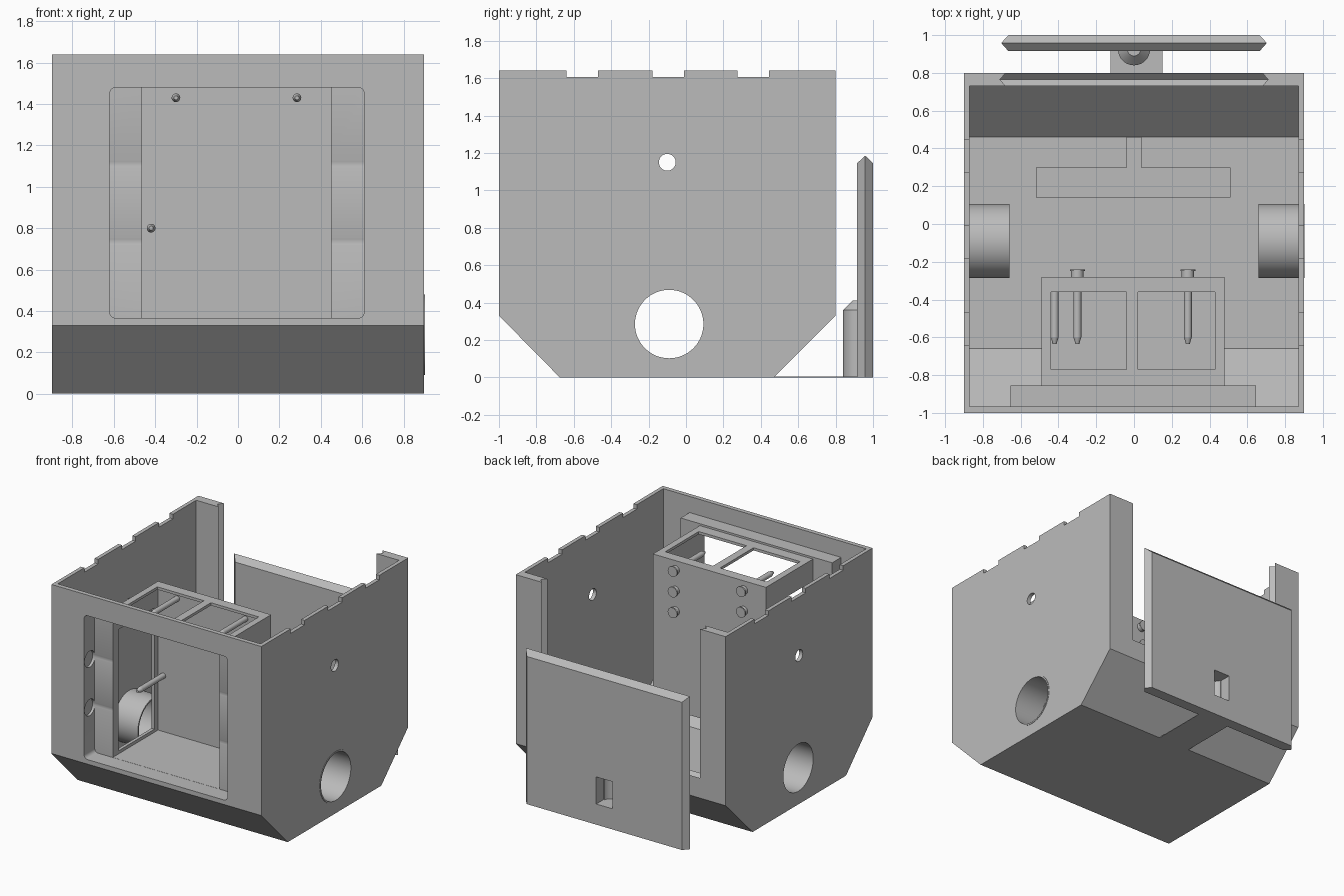
import bpy, bmesh, math
from mathutils import Matrix, Vector

if "Cube" in bpy.data.objects:
    bpy.data.objects.remove(bpy.data.objects["Cube"])

grey = bpy.data.materials.new("plain_grey")
grey.diffuse_color = (0.5, 0.5, 0.5, 1)
grey.use_nodes = True
grey.node_tree.nodes["Principled BSDF"].inputs["Base Color"].default_value = grey.diffuse_color


def finish(name, bm):
    bmesh.ops.recalc_face_normals(bm, faces=bm.faces)
    me = bpy.data.meshes.new(name)
    bm.to_mesh(me)
    bm.free()
    ob = bpy.data.objects.new(name, me)
    me.materials.append(grey)
    bpy.context.collection.objects.link(ob)
    return ob


def loft(name, rings):
    """Skin closed rings of equal length and cap both ends."""
    bm = bmesh.new()
    vs = [[bm.verts.new(p) for p in r] for r in rings]
    n = len(vs[0])
    for a, b in zip(vs, vs[1:]):
        for i in range(n):
            bm.faces.new((a[i], a[(i + 1) % n], b[(i + 1) % n], b[i]))
    bm.faces.new(vs[0])
    bm.faces.new(vs[-1])
    return finish(name, bm)


def box(name, x0, x1, y0, y1, z0, z1):
    return loft(name, [[(x0, y0, z), (x1, y0, z), (x1, y1, z), (x0, y1, z)] for z in (z0, z1)])


def side_prism(name, profile, x0, x1):
    return loft(name, [[(x, y, z) for y, z in profile] for x in (x0, x1)])


def rod(name, axis, a, b, c0, c1, r, r2=None, n=32):
    """Cylinder or cone along x, y or z; a and b are the other two coordinates."""
    rings = []
    for c, rad in ((c0, r), (c1, r if r2 is None else r2)):
        ring = []
        for i in range(n):
            t = 2 * math.pi * i / n
            p = [a + rad * math.cos(t), b + rad * math.sin(t)]
            p.insert("xyz".index(axis), c)
            ring.append(p)
        rings.append(ring)
    return loft(name, rings)


def combine(target, tool, op="DIFFERENCE"):
    m = target.modifiers.new("bool", "BOOLEAN")
    m.operation, m.object, m.solver = op, tool, "EXACT"
    bpy.context.view_layer.update()
    dg = bpy.context.evaluated_depsgraph_get()
    me = bpy.data.meshes.new_from_object(target.evaluated_get(dg))
    target.modifiers.clear()
    target.data = me
    bpy.data.objects.remove(tool)


def smooth(ob):
    bpy.ops.object.select_all(action="DESELECT")
    bpy.context.view_layer.objects.active = ob
    ob.select_set(True)
    bpy.ops.object.shade_smooth_by_angle(angle=math.radians(30))


def v_panel(name, sections):
    """Panel with V-shaped side and top or bottom edges: (y, half width, z0, z1)."""
    return loft(name, [[(-w, y, z0), (w, y, z0), (w, y, z1), (-w, y, z1)] for y, w, z0, z1 in sections])


# Housing shell with sloped lower front and back
housing = side_prism("housing", [(-0.675, 0), (0.47, 0), (0.8, 0.33), (0.8, 1.64), (-1, 1.64), (-1, 0.33)], -0.9, 0.9)
combine(housing, side_prism("cut", [(-0.66, 0.03), (0.46, 0.03), (0.73, 0.30), (0.73, 2), (-0.965, 2), (-0.965, 0.335)],
                            -0.87, 0.87))

# Grooved slot in the back wall for the sliding door
combine(housing, v_panel("cut", [(0.72, 0.67, 0.495, 2), (0.765, 0.71, 0.45, 2), (0.81, 0.67, 0.495, 2)]))

# Notches in the top edges of the side walls, and side holes
for x in (-0.9, 0.9):
    for y0, y1 in ((-0.64, -0.47), (-0.18, -0.01), (0.275, 0.445)):
        combine(housing, box("cut", x - 0.05, x + 0.05, y0, y1, 1.605, 1.8))
    combine(housing, rod("cut", "x", -0.1, 1.15, x - 0.1, x + 0.1, 0.045))

# Display box and its wider front flange
combine(housing, box("box", -0.49, 0.48, -0.98, -0.28, 0.335, 1.50), "UNION")
combine(housing, box("flange", -0.655, 0.645, -0.98, -0.855, 0.335, 1.515), "UNION")

# Rounded front recess
corners = [(0.58, 1.45, 0), (-0.59, 1.45, 90), (-0.59, 0.395, 180), (0.58, 0.395, 270)]
outline = [(cx + 0.03 * math.cos(math.radians(s + k * 15)), cz + 0.03 * math.sin(math.radians(s + k * 15)))
           for cx, cz, s in corners for k in range(7)]
combine(housing, loft("cut", [[(x, y, z) for x, z in outline] for y in (-1.1, -0.87)]))
combine(housing, box("cut", -0.465, 0.45, -0.95, -0.315, 0.366, 1.479))

# Cross grooves in the recess, top windows and side window of the box
for z in (1.11, 0.735):
    combine(housing, rod("cut", "x", -0.93, z, -0.64, 0.63, 0.063))
for x0, x1 in ((-0.44, -0.04), (0.02, 0.43)):
    combine(housing, box("cut", x0, x1, -0.77, -0.36, 1.4, 1.6))
combine(housing, box("cut", -0.55, -0.46, -0.80, -0.36, 0.39, 1.33))

# Side tubes
for side, x0, x1 in (("left", -0.90, -0.66), ("right", 0.66, 0.903)):
    combine(housing, rod("cut", "x", -0.09, 0.285, x0 - 0.05, x1 + 0.05, 0.19, n=64))
    tube = rod(side + "_tube", "x", -0.09, 0.285, x0, x1, 0.195, n=64)
    combine(tube, rod("cut", "x", -0.09, 0.285, x0 - 0.1, x1 + 0.1, 0.183, n=64))
    smooth(tube)
smooth(housing)

# Pins through the back of the display box
for i, (x, z) in enumerate(((-0.30, 1.43), (0.285, 1.43), (-0.42, 0.80))):
    smooth(rod(f"pin_{i}", "y", x, z, -0.60, -0.29, 0.021, n=20))
    smooth(rod(f"pin_tip_{i}", "y", x, z, -0.635, -0.60, 0.010, 0.021, n=20))
# Round buttons on the back of the display box
for x in (-0.30, 0.285):
    for z in (1.43, 1.27, 1.11):
        smooth(rod("button", "y", x, z, -0.285, -0.25, 0.033, n=24))
        smooth(rod("button_cap", "y", x, z, -0.25, -0.24, 0.04, n=24))

# Low T-shaped bracket on the floor
box("floor_bracket_bar", -0.52, 0.51, 0.14, 0.30, 0.025, 0.05)
box("floor_bracket_stem", -0.04, 0.04, 0.29, 0.46, 0.025, 0.05)

# Sliding door with bevelled edges and a rounded finger pull
door = v_panel("door", [(0.915, 0.665, 0, 1.145), (0.958, 0.703, 0, 1.185), (1.0, 0.665, 0, 1.145)])
pull = rod("pull", "z", 0, 0.925, 0, 0.36, 0.085)
combine(pull, rod("cone", "z", 0, 0.925, 0.36, 0.41, 0.085, 0.035), "UNION")
combine(pull, box("cut", -0.2, 0.2, 0.95, 1.2, -0.1, 0.6))
combine(door, pull, "UNION")
combine(door, box("cut", -0.07, 0.07, 0.91, 1.1, 0.16, 0.37))
combine(door, rod("cut", "z", 0, 0.925, 0.16, 0.37, 0.065))
smooth(door)

# Thin strip joining door and housing at ground level
box("joining_strip", -0.125, 0.15, 0.45, 0.93, 0.0, 0.005)
